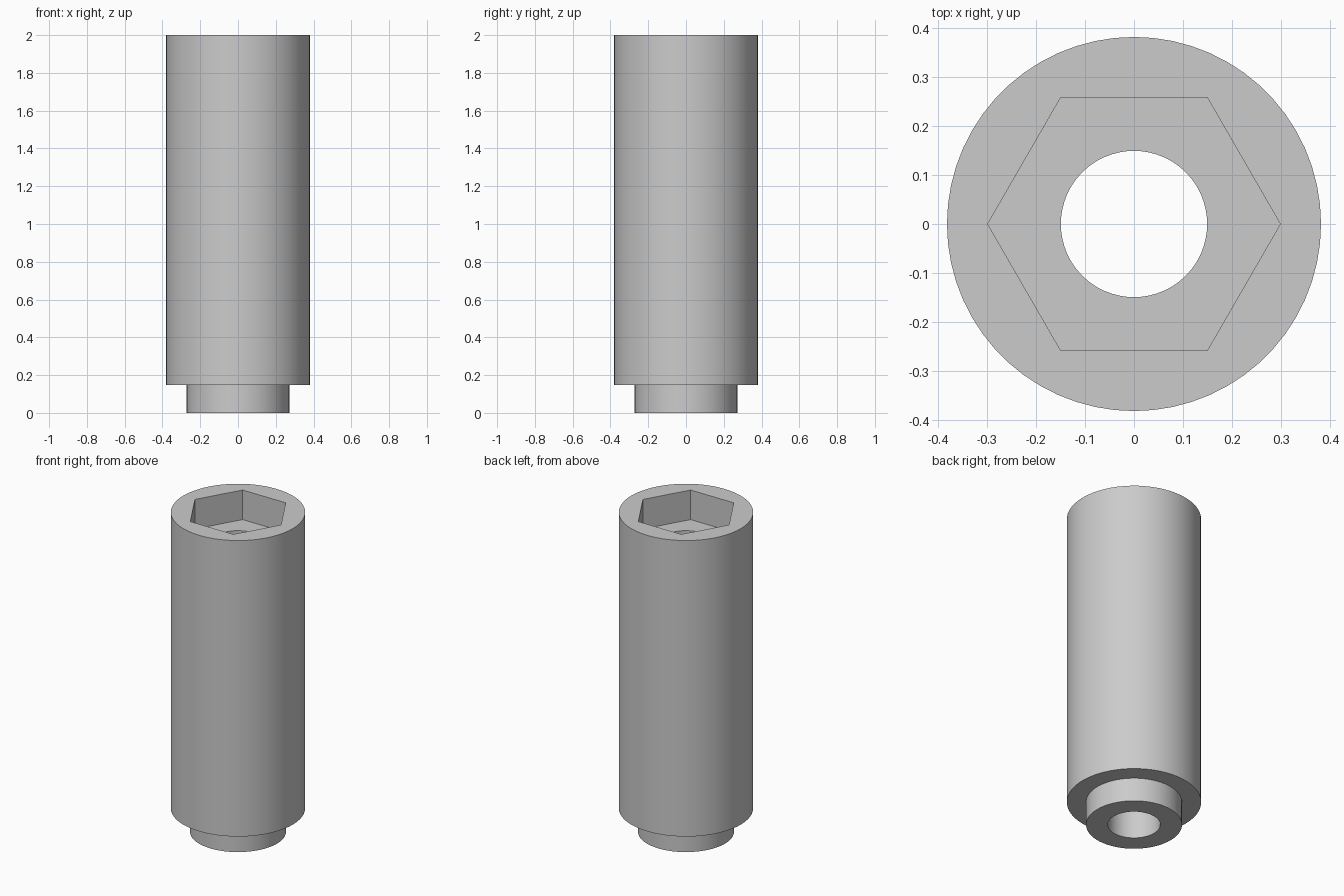
import bpy
import bmesh
from math import cos, sin, pi

SEGMENTS = 60

cube = bpy.data.objects.get("Cube")
if cube:
    bpy.data.objects.remove(cube, do_unlink=True)

grey = bpy.data.materials.new("plain_grey")
grey.use_nodes = True
colour = (0.6, 0.6, 0.6, 1)
grey.diffuse_color = colour
grey.node_tree.nodes["Principled BSDF"].inputs["Base Color"].default_value = colour


def round_ring(radius):
    return lambda a: radius


def hex_ring(corner):
    # Distance from the centre to a hexagon side at angle a
    return lambda a: corner * cos(pi / 6) / cos(a % (pi / 3) - pi / 6)


body, collar = round_ring(0.381), round_ring(0.272)
bore, socket = round_ring(0.149), hex_ring(0.298)
shoulder_z, floor_z, top_z = 0.148, 1.815, 2.0

# Closed section: collar, body, hexagonal socket, then the through bore
section = [
    (collar, 0), (collar, shoulder_z),
    (body, shoulder_z), (body, top_z),
    (socket, top_z), (socket, floor_z),
    (bore, floor_z), (bore, 0),
]

bm = bmesh.new()
rings = []
for radius, z in section:
    # Integer steps keep the hexagon corners exactly on a vertex
    ring = []
    for i in range(SEGMENTS):
        a = 2 * pi * i / SEGMENTS
        r = radius(2 * pi * (i % (SEGMENTS // 6)) / SEGMENTS)
        ring.append(bm.verts.new((r * cos(a), r * sin(a), z)))
    rings.append(ring)

for k, low in enumerate(rings):
    high = rings[(k + 1) % len(rings)]
    for i in range(SEGMENTS):
        j = (i + 1) % SEGMENTS
        bm.faces.new((low[i], low[j], high[j], high[i]))
bmesh.ops.recalc_face_normals(bm, faces=bm.faces)

mesh = bpy.data.meshes.new("hex_socket_spacer")
bm.to_mesh(mesh)
bm.free()
mesh.materials.append(grey)

spacer = bpy.data.objects.new("hex_socket_spacer", mesh)
bpy.context.collection.objects.link(spacer)

# Smooth round walls, crisp rims and socket corners
bpy.ops.object.select_all(action="DESELECT")
spacer.select_set(True)
bpy.context.view_layer.objects.active = spacer
bpy.ops.object.shade_smooth_by_angle(angle=pi / 6)
